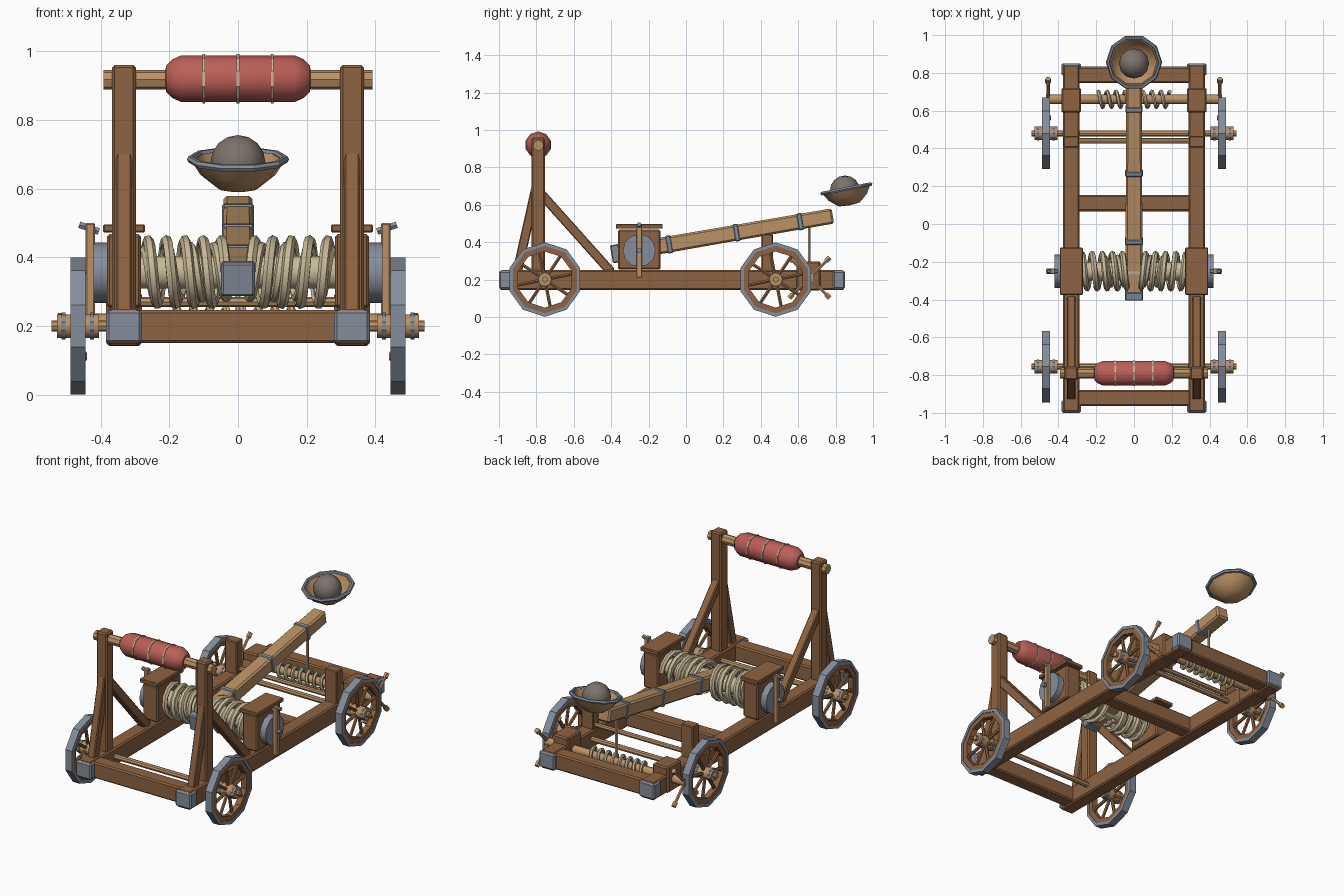
import bpy, bmesh, math
from mathutils import Matrix, Vector

if "Cube" in bpy.data.objects:
    bpy.data.objects.remove(bpy.data.objects["Cube"])

def material(name, col):
    m = bpy.data.materials.new(name)
    m.diffuse_color = (*col, 1)
    m.use_nodes = True
    m.node_tree.nodes["Principled BSDF"].inputs["Base Color"].default_value = m.diffuse_color
    return m

WOOD = material("dark wood", (0.27, 0.125, 0.054))
TAN = material("light wood", (0.50, 0.285, 0.13))
STEEL = material("steel", (0.235, 0.27, 0.335))
ROPE = material("rope", (0.58, 0.49, 0.31))
RED = material("red padding", (0.50, 0.115, 0.095))
STONE = material("stone", (0.20, 0.17, 0.15))

def finish(name, bm, mat, smooth=None):
    bmesh.ops.recalc_face_normals(bm, faces=bm.faces)
    me = bpy.data.meshes.new(name)
    bm.to_mesh(me)
    bm.free()
    me.materials.append(mat)
    if smooth:
        for p in me.polygons:
            p.use_smooth = True
        me.set_sharp_from_angle(angle=math.radians(smooth))
    ob = bpy.data.objects.new(name, me)
    bpy.context.collection.objects.link(ob)
    return ob

def box(name, c, size, mat, rx=0, bevel=0.008, taper=1):
    bm = bmesh.new()
    bmesh.ops.create_cube(bm, size=1)
    for v in bm.verts:
        k = taper if v.co.y > 0 else 1
        v.co = Vector((v.co.x * size[0] * k, v.co.y * size[1], v.co.z * size[2] * k))
    if bevel:
        bmesh.ops.bevel(bm, geom=bm.edges[:], offset=bevel, segments=1, affect='EDGES')
    bm.transform(Matrix.Translation(c) @ Matrix.Rotation(rx, 4, 'X'))
    return finish(name, bm, mat)

def span(name, x, a, b, w, h, mat, **kw):
    """Box running between two (y, z) points."""
    dy, dz = b[0] - a[0], b[1] - a[1]
    return box(name, (x, (a[0] + b[0]) / 2, (a[1] + b[1]) / 2), (w, math.hypot(dy, dz), h),
               mat, rx=math.atan2(dz, dy), **kw)

def lathe(name, prof, n, mat, mtx, smooth=None, closed=False):
    """Turn (radius, height) points about local z."""
    bm = bmesh.new()
    rings = [[bm.verts.new((r * math.cos(2 * math.pi * i / n), r * math.sin(2 * math.pi * i / n), h))
              for i in range(n)] for r, h in prof]
    pairs = list(zip(rings, rings[1:])) + ([(rings[-1], rings[0])] if closed else [])
    for p, q in pairs:
        for i in range(n):
            j = (i + 1) % n
            bm.faces.new((p[i], p[j], q[j], q[i]))
    bmesh.ops.remove_doubles(bm, verts=bm.verts, dist=1e-5)
    bm.transform(mtx)
    return finish(name, bm, mat, smooth)

def rod(name, a, b, r, mat, n=8, smooth=None):
    a, b = Vector(a), Vector(b)
    d = b - a
    m = Matrix.Translation(a) @ d.to_track_quat('Z', 'Y').to_matrix().to_4x4()
    return lathe(name, [(0, 0), (r, 0), (r, d.length), (0, d.length)], n, mat, m, smooth)

def along_x(x, y, z):
    return Matrix.Translation((x, y, z)) @ Matrix.Rotation(math.pi / 2, 4, 'Y')

def ring(name, r0, r1, half, n, mat, mtx):
    return lathe(name, [(r0, -half), (r1, -half), (r1, half), (r0, half)], n, mat, mtx, closed=True)

def coil(name, x0, x1, y, z, R, r, turns, mat=ROPE, phase=0):
    """Rope wound about the x axis, made from a bevelled curve."""
    cu = bpy.data.curves.new(name, 'CURVE')
    cu.dimensions, cu.bevel_depth, cu.bevel_resolution, cu.use_fill_caps = '3D', r, 1, True
    n = int(turns * 12)
    sp = cu.splines.new('POLY')
    sp.points.add(n)
    for i, p in enumerate(sp.points):
        a = phase + 2 * math.pi * i / 12
        p.co = (x0 + (x1 - x0) * i / n, y + R * math.cos(a), z + R * math.sin(a), 1)
    tmp = bpy.data.objects.new(name + " path", cu)
    bm = bmesh.new()
    me = tmp.to_mesh()
    bm.from_mesh(me)
    tmp.to_mesh_clear()
    bpy.data.objects.remove(tmp)
    return finish(name, bm, mat, 50)

# base frame cross beams
for nm, y in (("front", -0.922), ("middle", 0.11), ("rear", 0.79)):
    box(nm + "_cross_beam", (0, y, 0.198), (0.62, 0.085, 0.096), WOOD)

AX = (-0.755, 0.48)
for s, side in ((-1, "left"), (1, "right")):
    X = 0.332 * s
    # side rail with steel end caps
    box(side + "_rail", (X, -0.075, 0.1965), (0.088, 1.84, 0.107), WOOD)
    for e, y in (("front", -0.967), ("rear", 0.818)):
        box(f"{side}_{e}_cap", (X, y, 0.198), (0.104, 0.066, 0.095), STEEL)
    # uprights and braces
    box(side + "_upright", (X, -0.79, 0.6), (0.07, 0.07, 0.72), WOOD)
    span(side + "_front_brace", X, (-0.905, 0.23), (-0.80, 0.70), 0.046, 0.05, WOOD, bevel=0.005)
    span(side + "_rear_brace", X, (-0.40, 0.24), (-0.785, 0.67), 0.046, 0.05, WOOD, bevel=0.005)
    # torsion housing: block, lid, washer, lever
    box(side + "_torsion_block", (X, -0.25, 0.36), (0.10, 0.225, 0.215), WOOD)
    box(side + "_torsion_lid", (X, -0.25, 0.484), (0.122, 0.25, 0.024), WOOD, bevel=0.004)
    rod(side + "_torsion_washer", (0.375 * s, -0.25, 0.355), (0.42 * s, -0.25, 0.355), 0.088, STEEL, 12, 40)
    box(side + "_torsion_lever", (0.43 * s, -0.25, 0.355), (0.028, 0.03, 0.29), TAN, bevel=0.004)
    rod(side + "_lever_pin", (0.405 * s, -0.25, 0.475), (0.462 * s, -0.25, 0.495), 0.011, STEEL, 6)
    rod(side + "_torsion_bolt", (0.41 * s, -0.25, 0.355), (0.462 * s, -0.25, 0.355), 0.014, STEEL, 6)
    # rope bundle on this side
    coil(side + "_torsion_rope", 0.275 * s, 0.035 * s, -0.25, 0.357, 0.092, 0.016, 4.5)
    coil(side + "_inner_rope", 0.27 * s, 0.03 * s, -0.25, 0.357, 0.075, 0.014, 3.5, phase=2)
    # rear stop post and winch bearing
    box(side + "_stop_post", (X, 0.435, 0.34), (0.08, 0.06, 0.205), WOOD, bevel=0.005)
    box(side + "_winch_bearing", (X, 0.655, 0.22), (0.104, 0.13, 0.155), WOOD)
    # winch handle spokes with knobs
    for k in range(4):
        a = math.pi / 4 + k * math.pi / 2
        dy, dz = math.cos(a), math.sin(a)
        tip = (0.455 * s, 0.66 + 0.145 * dy, 0.21 + 0.145 * dz)
        rod(f"{side}_winch_spoke_{k}", (0.455 * s, 0.66, 0.21), tip, 0.009, TAN, 6)
        rod(f"{side}_winch_knob_{k}", (tip[0], tip[1] - 0.02 * dy, tip[2] - 0.02 * dz),
            (tip[0], tip[1] + 0.008 * dy, tip[2] + 0.008 * dz), 0.015, TAN, 6)
    # wheels
    for e, y in zip(("front", "rear"), AX):
        nm = f"{side}_{e}_wheel"
        m = along_x(0.466 * s, y, 0.2)
        ring(nm + "_tyre", 0.18, 0.199, 0.022, 10, STEEL, m)
        ring(nm + "_rim", 0.15, 0.182, 0.018, 10, WOOD, m)
        for k in range(8):
            a = k * math.pi / 4 + 0.2
            rod(f"{nm}_spoke_{k}", (0.466 * s, y, 0.2),
                (0.466 * s, y + 0.158 * math.cos(a), 0.2 + 0.158 * math.sin(a)), 0.010, WOOD, 6)
        rod(nm + "_hub", (0.405 * s, y, 0.2), (0.527 * s, y, 0.2), 0.036, TAN, 10, 40)
        for x in (0.425, 0.508):
            ring(nm + "_hub_band", 0.03, 0.039, 0.006, 10, STEEL, along_x(x * s, y, 0.2))
        rod(nm + "_linchpin", (0.518 * s, y, 0.165), (0.518 * s, y, 0.238), 0.006, STEEL, 6)

# axles and the bar between the stop posts
for e, y in zip(("front", "rear"), AX):
    rod(e + "_axle", (-0.543, y, 0.2), (0.543, y, 0.2), 0.016, TAN)
rod("stop_bar", (-0.33, 0.44, 0.27), (0.33, 0.44, 0.27), 0.014, TAN)

# padded stop beam
rod("top_beam", (-0.392, -0.79, 0.917), (0.392, -0.79, 0.917), 0.029, TAN)
half = [(0.068, 0.0), (0.068, 0.165), (0.056, 0.192), (0.038, 0.21), (0, 0.212)]
lathe("padding", [(r, -h) for r, h in reversed(half)] + half[1:], 10, RED, along_x(0, -0.79, 0.92), 40)
for i, x in enumerate((-0.1, 0, 0.1)):
    ring(f"padding_tie_{i}", 0.064, 0.072, 0.004, 10, ROPE, along_x(x, -0.79, 0.92))

# rope core
rod("torsion_core", (-0.29, -0.25, 0.357), (0.29, -0.25, 0.357), 0.05, ROPE, 10, 40)

# throwing arm with steel bands
A0, A1 = Vector((-0.385, 0.337)), Vector((0.785, 0.54))
span("throwing_arm", 0, A0, A1, 0.09, 0.088, TAN, bevel=0.01, taper=0.93)
d = (A1 - A0).normalized()
for i, (y, w) in enumerate(((-0.376, 0.046), (-0.09, 0.03), (0.27, 0.03), (0.61, 0.03))):
    c = A0 + d * ((y - A0.x) / d.x)
    k = 0.098 - 0.006 * (y + 0.4)
    span(f"arm_band_{i}", 0, c - d * w / 2, c + d * w / 2, k, k, STEEL, bevel=0.006)

# bowl, rim and stone
bm_mtx = Matrix.Translation((0, 0.857, 0.685)) @ Matrix.Rotation(math.radians(11), 4, 'X')
lathe("bowl", [(0, -0.09), (0.06, -0.085), (0.11, -0.045), (0.138, 0), (0.122, 0.003),
               (0.098, -0.035), (0.055, -0.068), (0, -0.072)], 10, TAN, bm_mtx, 40)
lathe("bowl_rim", [(0.138 + 0.011 * math.cos(a), 0.011 * math.sin(a))
                   for a in (k * math.pi / 3 for k in range(6))], 10, STEEL, bm_mtx, closed=True)
lathe("stone_ball", [(0.08 * math.sin(k * math.pi / 8), -0.08 * math.cos(k * math.pi / 8))
                     for k in range(9)], 12, STONE, Matrix.Translation((0, 0.85, 0.676)), 50)

# winch drum, rope and pull line
rod("winch_drum", (-0.465, 0.66, 0.21), (0.465, 0.66, 0.21), 0.026, TAN, 8, 50)
coil("winch_rope", -0.19, 0.19, 0.66, 0.21, 0.042, 0.010, 8)
rod("pull_line", (0, 0.66, 0.24), (0, 0.66, 0.50), 0.008, ROPE, 6)
